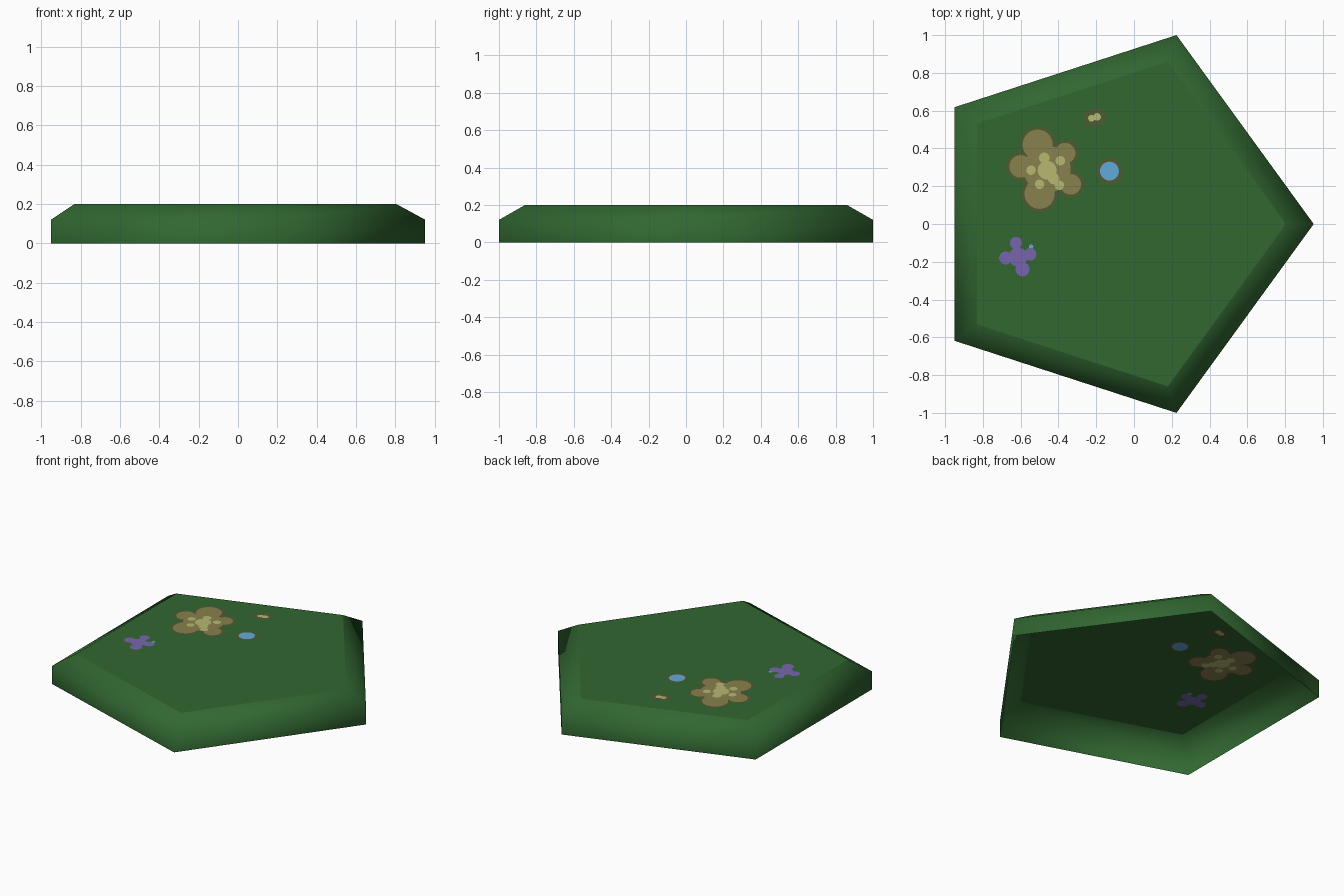
import bpy, bmesh
from math import cos, sin, tau
from mathutils import Vector
from mathutils.geometry import delaunay_2d_cdt

cube = bpy.data.objects.get("Cube")
if cube:
    bpy.data.objects.remove(cube, do_unlink=True)

CENTRE_X, HEIGHT = -0.10, 0.2


def material(name, r, g, b):
    mat = bpy.data.materials.new(name)
    mat.use_nodes = True
    mat.diffuse_color = (r, g, b, 1)
    mat.node_tree.nodes["Principled BSDF"].inputs["Base Color"].default_value = (r, g, b, 1)
    return mat


green = material("grass green", 0.031, 0.135, 0.031)
halo = material("brown green", 0.074, 0.105, 0.032)
tan = material("olive tan", 0.25, 0.22, 0.076)
pale = material("pale straw", 0.47, 0.48, 0.165)
blue = material("pool blue", 0.125, 0.40, 0.69)
purple = material("flower purple", 0.185, 0.13, 0.42)


def ring(x, y, radius, sides):
    return [Vector((x + radius * cos(tau * i / sides), y + radius * sin(tau * i / sides)))
            for i in range(sides)]


def add_object(name, bm, mats):
    mesh = bpy.data.meshes.new(name)
    bm.to_mesh(mesh)
    bm.free()
    for m in mats:
        mesh.materials.append(m)
    obj = bpy.data.objects.new(name, mesh)
    bpy.context.collection.objects.link(obj)
    return obj


# Open skirt: five upright walls and the sloping rim, softly shaded
bm = bmesh.new()
loops = []
for radius, z in ((1.0515, 0), (1.0515, 0.12), (0.904, HEIGHT)):
    loops.append([bm.verts.new((p.x, p.y, z)) for p in ring(CENTRE_X, 0, radius, 5)])
for low, high in zip(loops, loops[1:]):
    for i in range(5):
        j = (i + 1) % 5
        bm.faces.new((low[i], low[j], high[j], high[i])).smooth = True
add_object("tile_skirt", bm, [green])

# Ground patches as clusters of round lobes (x, y, radius), later ones on top
dirt = [(-0.46, 0.29, 0.125), (-0.51, 0.42, 0.08), (-0.365, 0.375, 0.055),
        (-0.60, 0.305, 0.06), (-0.335, 0.21, 0.055), (-0.50, 0.16, 0.08)]
star = [(-0.46, 0.285, 0.05), (-0.475, 0.35, 0.028), (-0.39, 0.335, 0.025),
        (-0.545, 0.285, 0.025), (-0.50, 0.21, 0.025), (-0.395, 0.205, 0.025),
        (-0.425, 0.24, 0.03)]
pool = [(-0.13, 0.28, 0.05)]
pebble = [(-0.225, 0.56, 0.018), (-0.195, 0.567, 0.02)]
flower = [(-0.615, -0.175, 0.05), (-0.625, -0.10, 0.032), (-0.55, -0.16, 0.033),
          (-0.59, -0.24, 0.037), (-0.68, -0.18, 0.034)]


def grow(lobes, amount):
    return [(x, y, r + amount) for x, y, r in lobes]


layers = [(halo, grow(dirt, 0.018)), (halo, grow(pool, 0.02)), (halo, grow(pebble, 0.028)),
          (tan, dirt), (pale, star), (pale, pebble), (blue, pool),
          (blue, [(-0.545, -0.12, 0.012)]), (purple, flower)]

# Flat top: cut the pentagon along every lobe outline, then colour by region
points, edges = [], []


def add_outline(outline):
    start, n = len(points), len(outline)
    points.extend(outline)
    edges.extend((start + i, start + (i + 1) % n) for i in range(n))


add_outline(ring(CENTRE_X, 0, 0.904, 5))
for _, lobes in layers:
    for x, y, r in lobes:
        add_outline(ring(x, y, r, 28))
cut_points, _, cut_faces, *_ = delaunay_2d_cdt(points, edges, [], 0, 1e-5)

mats = [green, halo, tan, pale, blue, purple]
bm = bmesh.new()
verts = [bm.verts.new((p.x, p.y, HEIGHT)) for p in cut_points]
for indices in cut_faces:
    face = bm.faces.new([verts[i] for i in indices])
    face.normal_update()
    if face.normal.z < 0:
        face.normal_flip()
    c = face.calc_center_median()
    for mat, lobes in layers:
        if any((c.x - x) ** 2 + (c.y - y) ** 2 < r * r for x, y, r in lobes):
            face.material_index = mats.index(mat)
add_object("tile_top", bm, mats)
